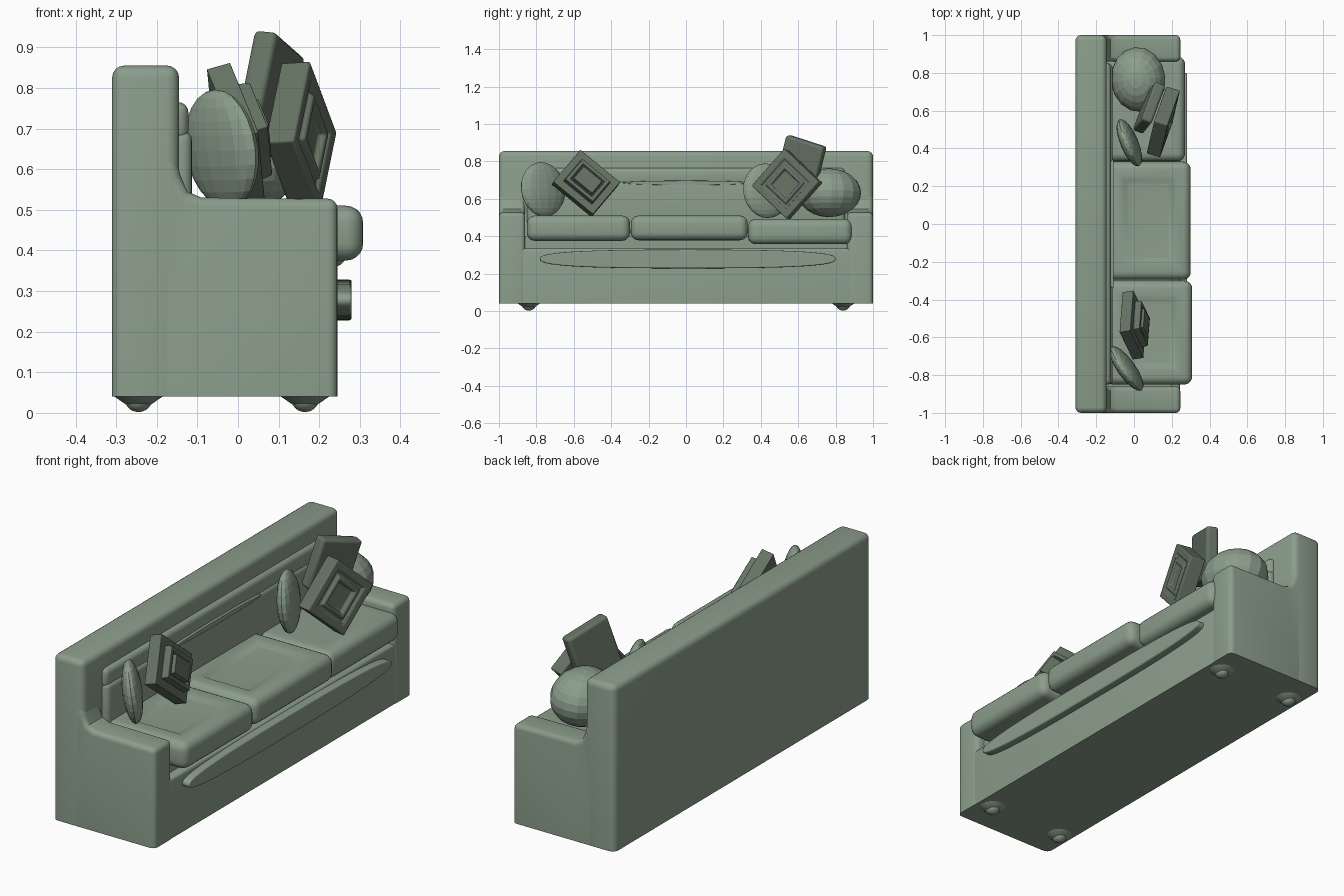
import bpy, bmesh, math
from mathutils import Vector, Matrix

if "Cube" in bpy.data.objects:
    bpy.data.objects.remove(bpy.data.objects["Cube"])


def material(name, rgb):
    m = bpy.data.materials.new(name)
    m.diffuse_color = (*rgb, 1)
    m.use_nodes = True
    m.node_tree.nodes["Principled BSDF"].inputs["Base Color"].default_value = m.diffuse_color
    return m


SAGE = material("sage fabric", (0.26, 0.34, 0.26))
DARK = material("dark sage fabric", (0.13, 0.17, 0.125))


def finish(name, bm, mat, smooth=True, bevel=0, segs=3):
    bmesh.ops.recalc_face_normals(bm, faces=bm.faces)
    me = bpy.data.meshes.new(name)
    bm.to_mesh(me)
    bm.free()
    ob = bpy.data.objects.new(name, me)
    bpy.context.collection.objects.link(ob)
    me.materials.append(mat)
    if bevel:
        b = ob.modifiers.new("round", 'BEVEL')
        b.width, b.segments, b.limit_method = bevel, segs, 'ANGLE'
        b.angle_limit = math.radians(50)
    if smooth:
        bpy.ops.object.select_all(action='DESELECT')
        ob.select_set(True)
        bpy.context.view_layer.objects.active = ob
        bpy.ops.object.shade_smooth_by_angle(angle=math.radians(40))
    return ob


def cube(x, y, z):
    bm = bmesh.new()
    bmesh.ops.create_cube(bm, size=1)
    for v in bm.verts:
        v.co = Vector((x[0] + (v.co.x + .5) * (x[1] - x[0]),
                       y[0] + (v.co.y + .5) * (y[1] - y[0]),
                       z[0] + (v.co.z + .5) * (z[1] - z[0])))
    return bm


def round_edges(bm, r, floor=-1.0, segs=4):
    # round all hard edges except those on the underside
    es = [e for e in bm.edges if e.calc_face_angle(0) > math.radians(50)
          and max(v.co.z for v in e.verts) > floor]
    bmesh.ops.bevel(bm, geom=es, offset=r, segments=segs, profile=.5, affect='EDGES')


def prism(points, offset):
    bm = bmesh.new()
    f = bm.faces.new([bm.verts.new(p) for p in points])
    r = bmesh.ops.extrude_face_region(bm, geom=[f])
    bmesh.ops.translate(bm, vec=offset, verts=[g for g in r['geom'] if isinstance(g, bmesh.types.BMVert)])
    bmesh.ops.recalc_face_normals(bm, faces=bm.faces)
    return bm


def frame(center, normal, roll=0):
    n = Vector(normal).normalized()
    y = Vector((0, 0, 1)).cross(n).normalized()
    rot = Matrix((n, y, n.cross(y))).transposed().to_4x4()
    return Matrix.Translation(center) @ rot @ Matrix.Rotation(math.radians(roll), 4, 'X')


# back panel
bm = cube((-.31, -.145), (-1, 1), (.04, .855))
round_edges(bm, .03, .05)
finish("back_panel", bm, SAGE)

# arms with a fillet running up into the back
prof = [(-.22, .04), (.245, .04), (.245, .527), (-.09, .53), (-.125, .545), (-.142, .585), (-.155, .64), (-.22, .64)]
for s, side in ((1, "left"), (-1, "right")):
    bm = prism([(x, s * .86, z) for x, z in prof], (0, s * .14, 0))
    round_edges(bm, .024, .05)
    finish("arm_" + side, bm, SAGE)

# base and seat deck
bm = cube((-.2, .243), (-.9, .9), (.04, .335))
round_edges(bm, .015, .05)
finish("base", bm, SAGE)
finish("seat_deck", cube((-.2, .2), (-.88, .88), (.2, .4)), SAGE)

# seat cushions, some with a sunken middle
for i, (y0, y1, x1, z0, z1, dent) in enumerate((
        (-.85, -.3, .308, .375, .51, .014),
        (-.295, .33, .3, .378, .51, .014),
        (.332, .888, .27, .357, .492, .002))):
    bm = cube((-.15, x1), (y0, y1), (z0, z1))
    round_edges(bm, .042, segs=5)
    top = max(bm.faces, key=lambda f: f.calc_center_median().z + f.calc_area())
    for t, d in ((.05, 0), (.02, -dent * .3), (.025, -dent * .6), (.02, -dent * .1)):
        bmesh.ops.inset_region(bm, faces=[top], thickness=t, depth=d)
    finish("seat_cushion_%d" % (i + 1), bm, SAGE)


# lens-shaped padded strips
def lens(name, center, ry, rz, depth, power, bevel):
    pts = []
    for k in range(56):
        a = 2 * math.pi * k / 56
        c, s = math.cos(a), math.sin(a)
        pts.append((center[0], center[1] + ry * math.copysign(abs(c) ** (2 / power), c),
                    center[2] + rz * math.copysign(abs(s) ** (2 / power), s)))
    finish(name, prism(pts, (depth, 0, 0)), SAGE, bevel=bevel)


lens("front_strip", (.2, .01, .278), .79, .05, .08, 2.8, .006)
lens("back_ridge", (-.14, 0, .685), .34, .012, .032, 2, .003)

# back cushion in two padded bands
for name, x1, z0, z1 in (("back_cushion_lower", -.113, .42, .695), ("back_cushion_upper", -.122, .67, .765)):
    bm = cube((-.18, x1), (-.85, .85), (z0, z1))
    round_edges(bm, .025)
    finish(name, bm, SAGE)

# feet
for x in (-.245, .165):
    for y in (-.84, .84):
        bm = bmesh.new()
        bmesh.ops.create_uvsphere(bm, u_segments=20, v_segments=12, radius=1)
        bmesh.ops.transform(bm, matrix=Matrix.Translation((x, y, .035)) @ Matrix.Diagonal((.034, .038, .033, 1)), verts=bm.verts)
        bmesh.ops.create_cone(bm, segments=20, radius1=.03, radius2=.062, depth=.022, cap_ends=True,
                              matrix=Matrix.Translation((x, y, .031)))
        finish("foot", bm, SAGE)


# round faceted pillows
def round_pillow(name, center, normal, radii):
    bm = bmesh.new()
    bmesh.ops.create_uvsphere(bm, u_segments=16, v_segments=12, radius=1)
    bmesh.ops.transform(bm, matrix=frame(center, normal) @ Matrix.Diagonal((*radii, 1)), verts=bm.verts)
    finish(name, bm, SAGE, smooth=False)


round_pillow("round_pillow_large", (.022, .765, .632), (1, .1, .1), (.145, .172, .13))
round_pillow("round_pillow_right", (-.04, -.765, .65), (.24, .17, .04), (.045, .142, .147))
round_pillow("round_pillow_middle", (-.025, .43, .643), (.24, .1, .03), (.045, .135, .147))


# square pillows with stepped, inset faces
def square_pillow(name, center, normal, roll, w, h, t, steps):
    bm = cube((-t / 2, t / 2), (-w / 2, w / 2), (-h / 2, h / 2))
    face = max(bm.faces, key=lambda f: f.calc_center_median().x)
    for inset, depth in steps:
        bmesh.ops.inset_region(bm, faces=[face], thickness=inset)
        bmesh.ops.inset_region(bm, faces=[face], thickness=.006, depth=depth)
    bmesh.ops.transform(bm, matrix=frame(center, normal, roll), verts=bm.verts)
    finish(name, bm, DARK, bevel=.014)


square_pillow("square_pillow_right", (-.005, -.535, .682), (1, .15, .28), -41, .275, .235, .06,
              ((.055, .035), (.026, -.012), (.006, .022)))
square_pillow("square_pillow_front", (.155, .54, .678), (1, -.3, .06), -42, .265, .265, .075,
              ((.05, -.012), (.02, .016), (.024, -.02)))
square_pillow("square_pillow_rear", (.08, .615, .79), (1, -.4, -.1), -17, .225, .25, .06, ())
